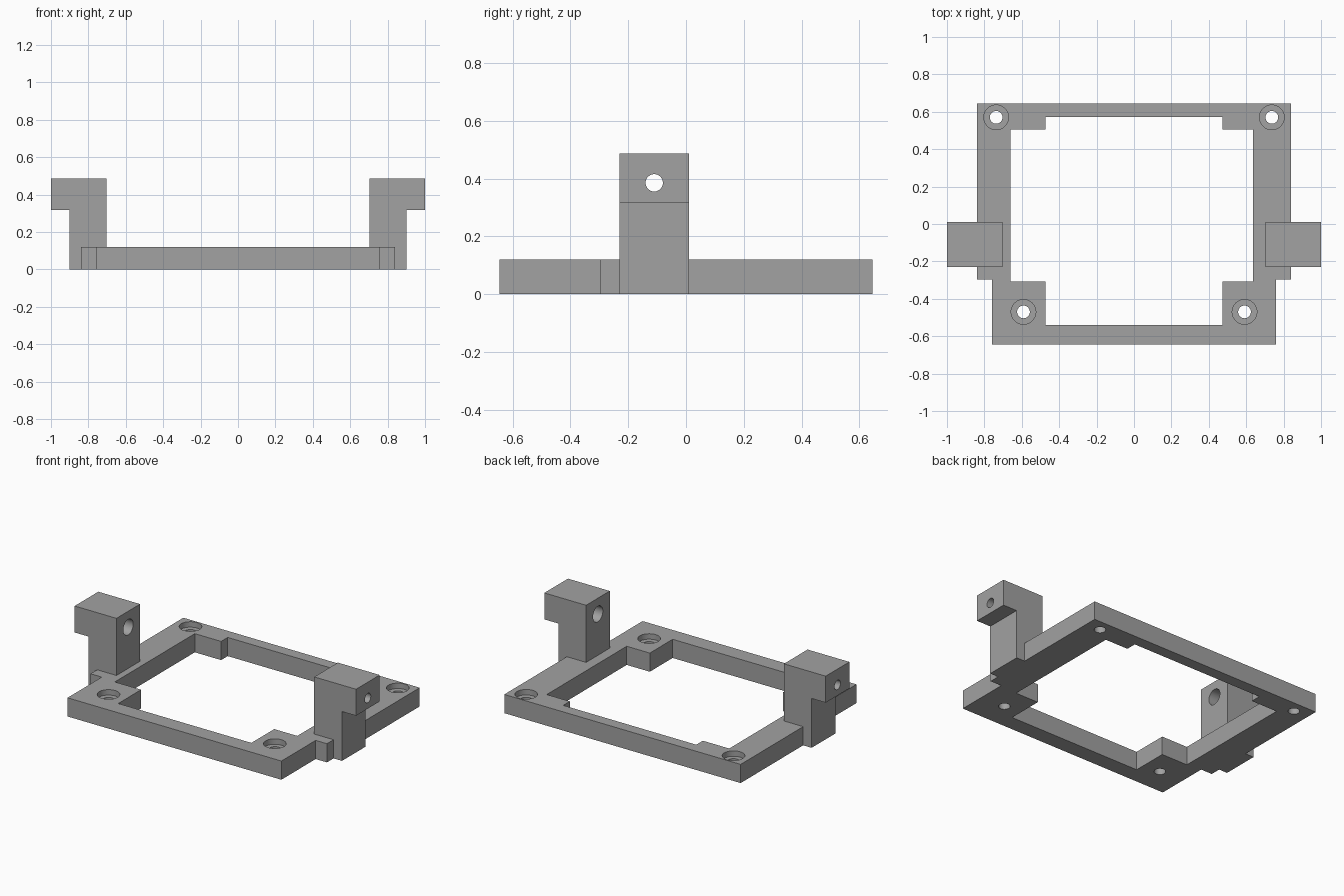
import bpy, bmesh, math

if "Cube" in bpy.data.objects:
    bpy.data.objects.remove(bpy.data.objects["Cube"])

grey = bpy.data.materials.new("mid grey")
grey.diffuse_color = (0.36, 0.36, 0.36, 1)
grey.use_nodes = True
grey.node_tree.nodes["Principled BSDF"].inputs["Base Color"].default_value = grey.diffuse_color


def prism(name, pts, depth, to_world):
    """Extrude a 2D outline; to_world maps (u, v, w) to x, y, z."""
    bm = bmesh.new()
    lo = [bm.verts.new(to_world(u, v, 0)) for u, v in pts]
    hi = [bm.verts.new(to_world(u, v, depth)) for u, v in pts]
    bm.faces.new(lo)
    bm.faces.new(hi)
    for i in range(len(pts)):
        j = (i + 1) % len(pts)
        bm.faces.new((lo[i], lo[j], hi[j], hi[i]))
    bmesh.ops.recalc_face_normals(bm, faces=bm.faces)
    mesh = bpy.data.meshes.new(name)
    bm.to_mesh(mesh)
    bm.free()
    ob = bpy.data.objects.new(name, mesh)
    mesh.materials.append(grey)
    bpy.context.collection.objects.link(ob)
    return ob


def combine(ob, other, operation):
    """Apply a boolean and remove the helper."""
    mod = ob.modifiers.new("bool", 'BOOLEAN')
    mod.operation, mod.solver, mod.object = operation, 'EXACT', other
    bpy.context.view_layer.objects.active = ob
    bpy.ops.object.modifier_apply(modifier=mod.name)
    bpy.data.objects.remove(other)


def drill(ob, u, v, r, start, depth, axis):
    """Cut a round hole along z, or along x."""
    ring = [(u + r * math.cos(a), v + r * math.sin(a))
            for a in (math.tau * i / 48 for i in range(48))]
    if axis == 'z':
        cutter = prism("cutter", ring, depth, lambda a, b, c: (a, b, start + c))
    else:
        cutter = prism("cutter", ring, depth, lambda a, b, c: (start + c, a, b))
    cutter.hide_render = True
    combine(ob, cutter, 'DIFFERENCE')


T = 0.12  # frame thickness

# Base plate, wider at the back
outer = [(-0.76, -0.645), (0.76, -0.645), (0.76, -0.297), (0.84, -0.297),
         (0.84, 0.645), (-0.84, 0.645), (-0.84, -0.297), (-0.76, -0.297)]
frame = prism("mounting_frame", outer, T, lambda u, v, w: (u, v, w))

# Central opening with four square corner tabs
L, R, N = -0.66, 0.637, 0.473
opening = [(-N, -0.54), (N, -0.54), (N, -0.308), (R, -0.308),
           (R, 0.504), (N, 0.504), (N, 0.571), (-N, 0.571),
           (-N, 0.504), (L, 0.504), (L, -0.308), (-N, -0.308)]
combine(frame, prism("cutter", opening, 0.4, lambda u, v, w: (u, v, w - 0.1)), 'DIFFERENCE')

# Side posts with an outward step, fused to the frame, with stepped cross holes
profile = [(0.703, 0), (0.9, 0), (0.9, 0.317), (1, 0.317), (1, 0.487), (0.703, 0.487)]
for s in (-1, 1):
    post = prism("post", profile, 0.24, lambda u, v, w: (s * u, w - 0.23, v))
    drill(post, -0.11, 0.385, 0.03, 0.6 if s > 0 else -1.1, 0.5, 'x')
    drill(post, -0.11, 0.385, 0.05, 0.6 if s > 0 else -0.87, 0.27, 'x')
    combine(frame, post, 'UNION')

# Counterbored screw holes
for s in (-1, 1):
    for x, y in ((0.737, 0.57), (0.591, -0.47)):
        drill(frame, s * x, y, 0.034, -0.1, 0.4, 'z')
        drill(frame, s * x, y, 0.066, T - 0.035, 0.2, 'z')

bpy.ops.object.select_all(action='DESELECT')
frame.select_set(True)
bpy.context.view_layer.objects.active = frame
bpy.ops.object.shade_smooth_by_angle(angle=math.radians(30))
